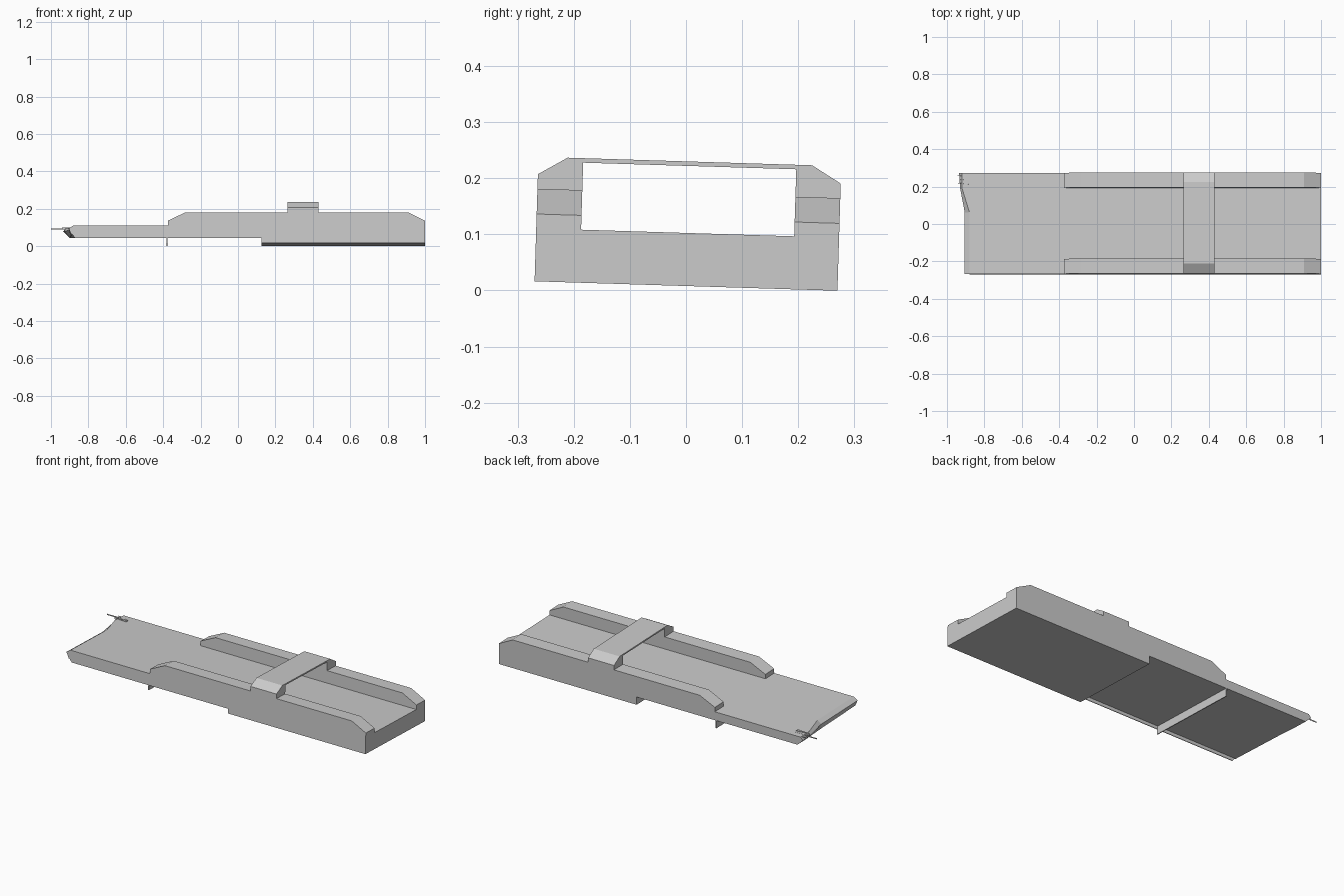
import bpy, bmesh
from mathutils import Matrix

cube = bpy.data.objects.get("Cube")
if cube:
    bpy.data.objects.remove(cube)

grey = bpy.data.materials.new("concrete_grey")
grey.use_nodes = True
grey.diffuse_color = (0.6, 0.6, 0.6, 1)
grey.node_tree.nodes["Principled BSDF"].inputs["Base Color"].default_value = (0.6, 0.6, 0.6, 1)

HALF = 0.27      # half width of the bridge
INNER = 0.19     # inner face of the parapets
DECK = 0.0945    # road surface height
STEP = 0.125     # where the deep abutment begins
TILT = Matrix.Translation((0, 0, 0.008)) @ Matrix.Rotation(-0.031, 4, "X")


def loft(name, rings):
    """Join rings of equal length and cap both ends; the whole bridge leans slightly."""
    bm = bmesh.new()
    loops = [[bm.verts.new(p) for p in ring] for ring in rings]
    n = len(loops[0])
    for a, b in zip(loops, loops[1:]):
        for i in range(n):
            j = (i + 1) % n
            bm.faces.new((a[i], a[j], b[j], b[i]))
    bm.faces.new(loops[0])
    bm.faces.new(loops[-1])
    bmesh.ops.recalc_face_normals(bm, faces=bm.faces)
    mesh = bpy.data.meshes.new(name)
    bm.to_mesh(mesh)
    bm.free()
    mesh.materials.append(grey)
    obj = bpy.data.objects.new(name, mesh)
    obj.matrix_world = TILT
    bpy.context.collection.objects.link(obj)
    return obj


def along_y(name, profile, y0, y1):
    return loft(name, [[(x, y, z) for x, z in profile] for y in (y0, y1)])


def along_x(name, profile, x0, x1):
    return loft(name, [[(x, y, z) for y, z in profile] for x in (x0, x1)])


def box(name, x0, x1, y0, y1, z0, z1):
    return along_y(name, [(x0, z0), (x1, z0), (x1, z1), (x0, z1)], y0, y1)


# Deep abutment under the closed end
box("abutment", STEP, 1, -HALF, HALF, 0, DECK)

# Thin road slab with a broken, slanted end
end_y = (HALF, 0.19, 0.06, -HALF)
end_levels = [
    (0.045, (-0.90, -0.90, -0.895, -0.89)),
    (0.078, (-0.935, -0.93, -0.905, -0.905)),
    (DECK, (-0.92, -0.92, -0.88, -0.88)),
]
loft("road_slab", [
    [(x, y, z) for x, y in zip(xs, end_y)] + [(STEP, -HALF, z), (STEP, HALF, z)]
    for z, xs in end_levels])

# Edge lip below the slab on the front side, and the cross rib
along_y("front_skirt", [(-0.87, 0.027), (STEP, 0.027), (STEP, 0.05), (-0.89, 0.05)],
        -HALF, -HALF + 0.004)
box("cross_rib", -0.383, -0.378, -HALF, HALF, 0, 0.05)

# Parapets with chamfered ends
parapet = [(-0.375, DECK), (1, DECK), (1, 0.12), (0.91, 0.165), (-0.28, 0.165), (-0.375, 0.12)]
for side, name in ((-1, "front_parapet"), (1, "back_parapet")):
    along_y(name, parapet, side * INNER, side * HALF)

# Portal beam spanning both parapets
half_arch = [(INNER, 0.214), (INNER, 0.165), (HALF, 0.165), (HALF, 0.191), (0.218, 0.222)]
arch = half_arch + [(-y, z) for y, z in reversed(half_arch)]
along_x("portal_beam", arch, 0.265, 0.43)

# Splinters at the broken corner
for i, (tip, y) in enumerate(((-0.945, 0.255), (-1.0, 0.235), (-0.94, 0.215))):
    w = 0.002 if tip == -1.0 else 0.008
    loft(f"splinter_{i + 1}", [
        [(-0.86, y - w, z), (-0.86, y + w, z), (tip, y, z)] for z in (0.088, 0.092 + 0.003 * i)])
